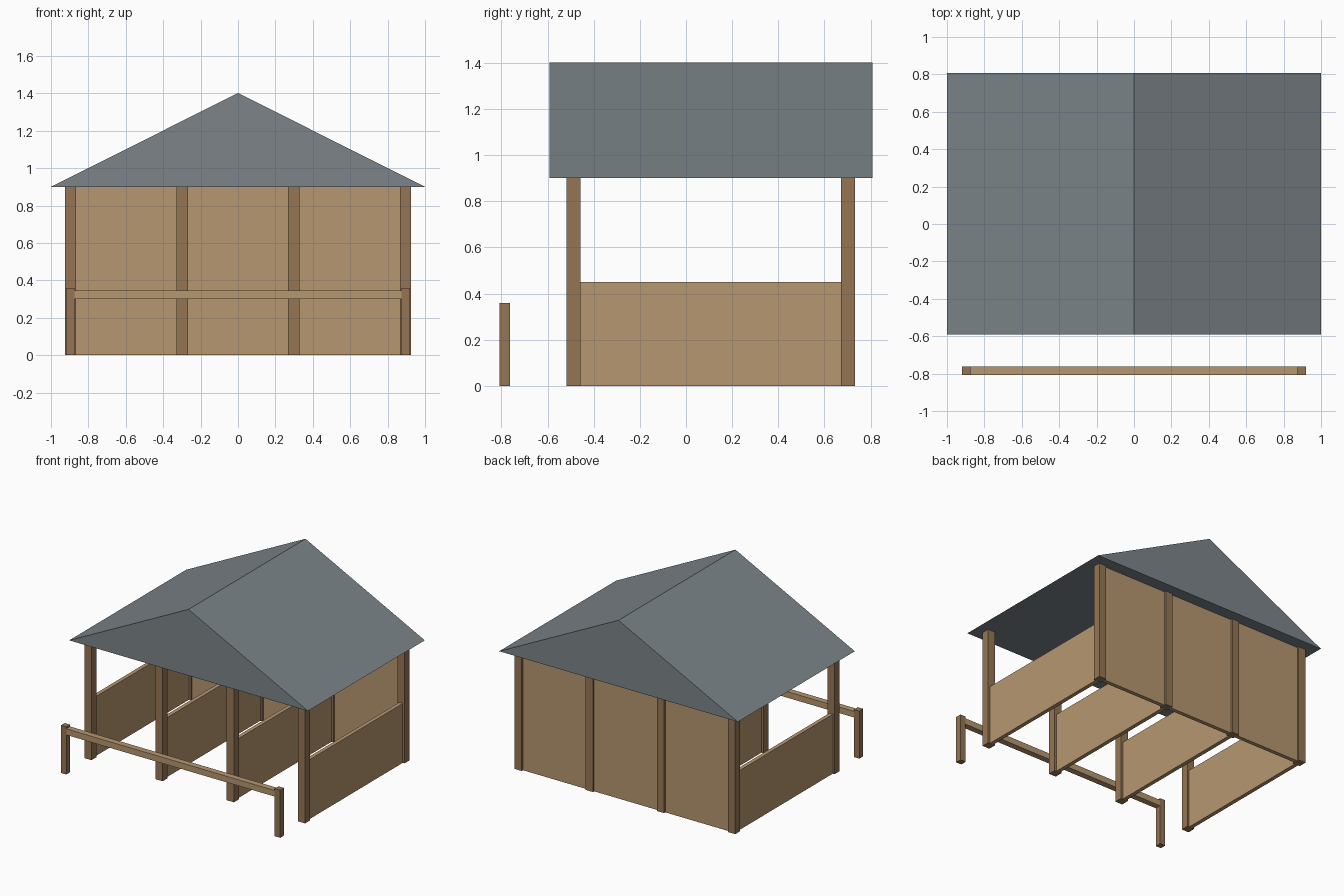
import bpy, bmesh

if "Cube" in bpy.data.objects:
    bpy.data.objects.remove(bpy.data.objects["Cube"])


def material(name, rgb):
    m = bpy.data.materials.new(name)
    m.diffuse_color = (*rgb, 1)
    m.use_nodes = True
    m.node_tree.nodes["Principled BSDF"].inputs["Base Color"].default_value = m.diffuse_color
    return m


PLANK = material("plank_wood", (0.47, 0.31, 0.16))
POST = material("post_wood", (0.30, 0.18, 0.09))
ROOF = material("roof_grey", (0.20, 0.23, 0.25))


def finish(name, bm, mat):
    bmesh.ops.recalc_face_normals(bm, faces=bm.faces)
    mesh = bpy.data.meshes.new(name)
    bm.to_mesh(mesh)
    bm.free()
    mesh.materials.append(mat)
    bpy.context.collection.objects.link(bpy.data.objects.new(name, mesh))


def box(name, x, y, z, mat):
    """Box from (min, max) ranges on each axis."""
    bm = bmesh.new()
    bmesh.ops.create_cube(bm, size=1)
    for v in bm.verts:
        v.co = [r[0] if c < 0 else r[1] for c, r in zip(v.co, (x, y, z))]
    finish(name, bm, mat)


def around(c, width):
    return (c - width / 2, c + width / 2)


FRONT_Y, BACK_Y = -0.488, 0.702
POST_W, PANEL_T = 0.06, 0.03
post_xs = [-0.895 + i * 1.79 / 3 for i in range(4)]

# Posts and the low stall dividers between them
for i, x in enumerate(post_xs, 1):
    for side, y in (("front", FRONT_Y), ("back", BACK_Y)):
        box(f"{side}_post_{i}", around(x, POST_W), around(y, POST_W), (0, 0.9), POST)
    box(f"stall_divider_{i}", around(x, PANEL_T),
        (FRONT_Y + POST_W / 2, BACK_Y - POST_W / 2), (0, 0.45), PLANK)

# Full-height back wall, one panel per bay
for i in range(3):
    box(f"back_wall_{i + 1}", (post_xs[i] + POST_W / 2, post_xs[i + 1] - POST_W / 2),
        around(BACK_Y, PANEL_T), (0, 0.9), PLANK)

# Solid gable roof: triangle pushed along y
bm = bmesh.new()
tri = bm.faces.new([bm.verts.new((x, -0.592, z)) for x, z in ((-1, 0.9), (1, 0.9), (0, 1.402))])
ext = bmesh.ops.extrude_face_region(bm, geom=[tri], use_keep_orig=True)
bmesh.ops.translate(bm, vec=(0, 1.4, 0),
                    verts=[g for g in ext["geom"] if isinstance(g, bmesh.types.BMVert)])
finish("gable_roof", bm, ROOF)

# Hitching rail in front
RAIL_Y = (-0.808, -0.762)
for name, x in (("left", -0.8965), ("right", 0.8965)):
    box(f"rail_post_{name}", around(x, 0.046), RAIL_Y, (0, 0.36), POST)
box("hitching_rail", (-0.874, 0.874), RAIL_Y, (0.30, 0.346), PLANK)
